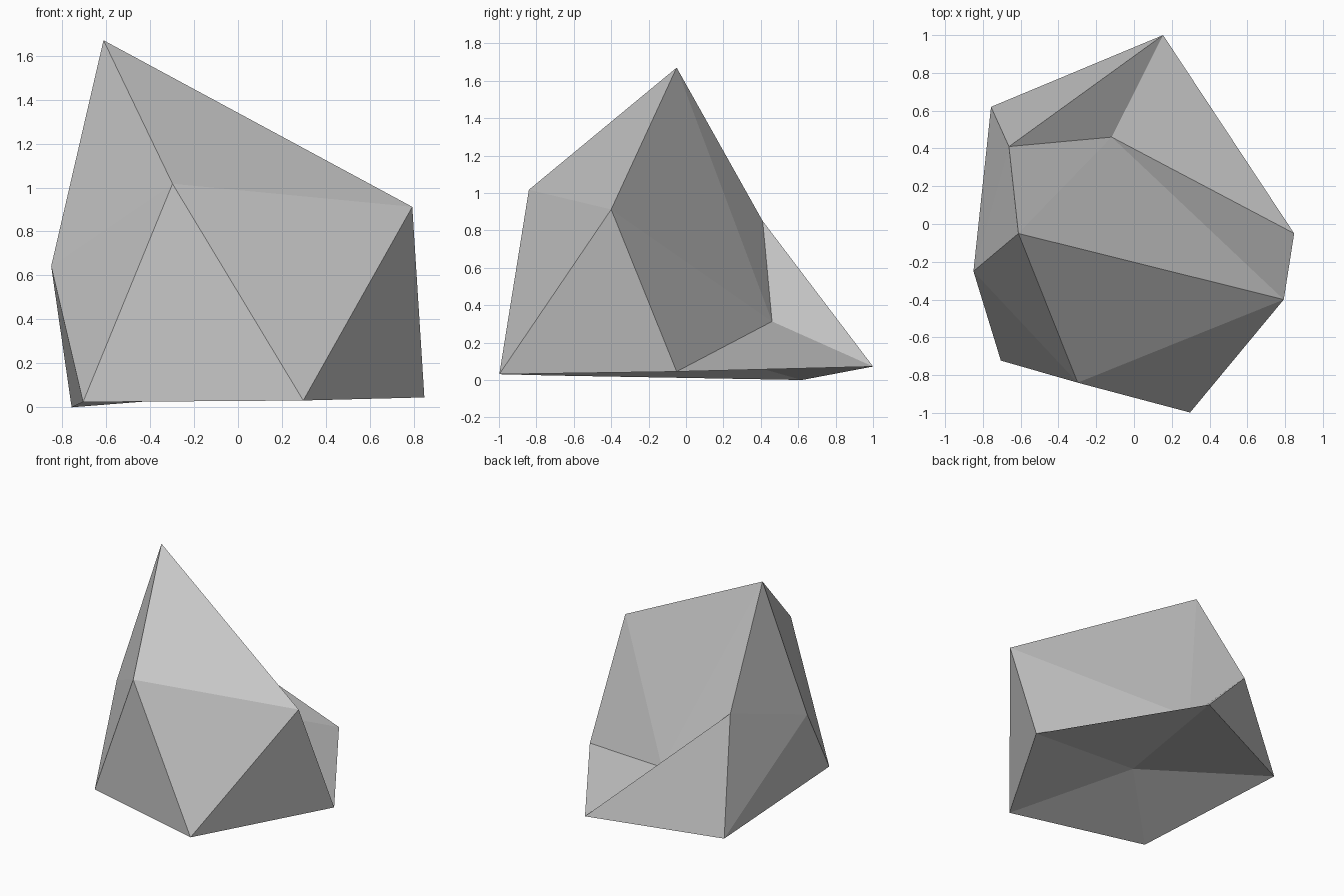
import bpy
import bmesh

if "Cube" in bpy.data.objects:
    bpy.data.objects.remove(bpy.data.objects["Cube"])

# Stone grey, one flat colour
grey = bpy.data.materials.new("stone grey")
grey.diffuse_color = (0.57, 0.57, 0.57, 1.0)
grey.use_nodes = True
grey.node_tree.nodes["Principled BSDF"].inputs["Base Color"].default_value = grey.diffuse_color

# Corner points of the faceted rock
corners = {
    # ground ring and the hollow in the underside
    "front_left": (-0.705, -0.723, 0.024),
    "front": (0.297, -0.998, 0.031),
    "right": (0.848, -0.05, 0.045),
    "back": (0.154, 1.00, 0.072),
    "back_left": (-0.757, 0.62, 0.00),
    "under": (-0.213, -0.265, 0.25),
    # middle corners
    "left_mid": (-0.85, -0.25, 0.642),
    "front_mid": (-0.298, -0.84, 1.017),
    "right_mid": (0.793, -0.40, 0.912),
    "notch": (-0.118, 0.46, 0.313),
    "back_mid": (-0.662, 0.41, 0.85),
    # peak
    "peak": (-0.612, -0.05, 1.67),
}

bm = bmesh.new()
v = {name: bm.verts.new(co) for name, co in corners.items()}


def face(*names):
    bm.faces.new([v[n] for n in names])


# Underside: fan over the ground ring
ground = ["front_left", "front", "right", "back", "back_left"]
for a, b in zip(ground, ground[1:] + ground[:1]):
    face("under", b, a)

# Facets around the peak
face("peak", "front_mid", "right_mid")
face("peak", "left_mid", "front_mid")
face("peak", "right_mid", "notch")
face("peak", "notch", "back_mid")
face("peak", "back_mid", "left_mid")

# Side facets down to the ground
face("left_mid", "front_left", "front_mid")
face("front_mid", "front_left", "front")
face("front_mid", "front", "right_mid")
face("right_mid", "front", "right")
face("right_mid", "right", "notch")
face("notch", "right", "back")
face("back_mid", "notch", "back")
face("back_mid", "back", "back_left")
face("back_mid", "back_left", "left_mid")
face("left_mid", "back_left", "front_left")

bmesh.ops.recalc_face_normals(bm, faces=bm.faces)
mesh = bpy.data.meshes.new("rock")
bm.to_mesh(mesh)
bm.free()
mesh.materials.append(grey)
bpy.context.collection.objects.link(bpy.data.objects.new("rock", mesh))
